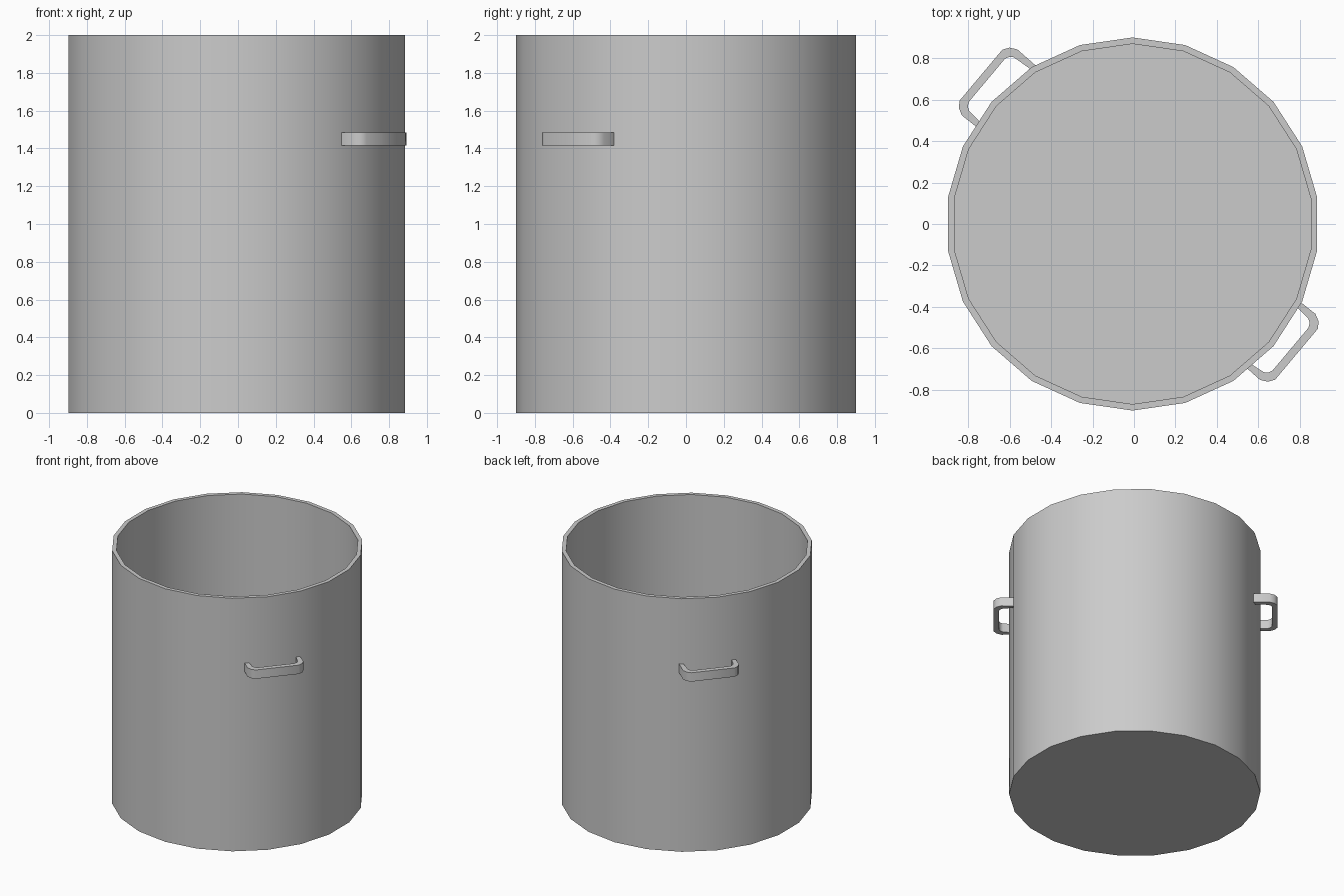
import bpy, bmesh, math

cube = bpy.data.objects.get("Cube")
if cube:
    bpy.data.objects.remove(cube, do_unlink=True)

metal = bpy.data.materials.new("brushed_grey_metal")
metal.use_nodes = True
GREY = (0.6, 0.6, 0.6, 1)
metal.diffuse_color = GREY
metal.node_tree.nodes["Principled BSDF"].inputs["Base Color"].default_value = GREY

SIDES = 22
CENTRE_X = -0.007


def finish(bm, name, angle):
    bmesh.ops.recalc_face_normals(bm, faces=bm.faces)
    mesh = bpy.data.meshes.new(name)
    bm.to_mesh(mesh)
    bm.free()
    mesh.materials.append(metal)
    obj = bpy.data.objects.new(name, mesh)
    obj.location.x = CENTRE_X
    bpy.context.collection.objects.link(obj)
    bpy.ops.object.select_all(action="DESELECT")
    obj.select_set(True)
    bpy.context.view_layer.objects.active = obj
    bpy.ops.object.shade_smooth_by_angle(angle=math.radians(angle))
    return obj


# Pot: stacked rings from outer base, over the rim, down to the inner floor
bm = bmesh.new()
rings = []
for radius, z in [(0.9, 0), (0.9, 2), (0.869, 2), (0.869, 0.03)]:
    ring = []
    for i in range(SIDES):
        a = math.pi / 2 + math.tau * i / SIDES
        ring.append(bm.verts.new((radius * math.cos(a), radius * math.sin(a), z)))
    rings.append(ring)
for low, high in zip(rings, rings[1:]):
    for i in range(SIDES):
        j = (i + 1) % SIDES
        bm.faces.new((low[i], low[j], high[j], high[i]))
bm.faces.new(rings[0])
bm.faces.new(rings[-1])
finish(bm, "pot_body", 30)


# Handle: flat bent strap whose legs end inside the pot wall
def handle(name, degrees, reach, shift):
    outer = [(0.208, -0.055), (0.19, -0.02), (0.16, 0)]
    inner = [(0.168, -0.066), (0.156, -0.048), (0.135, -0.038)]

    def path(corner, leg):
        half = [(t + shift, reach + d) for t, d in corner]
        other = [(shift - t, reach + d) for t, d in reversed(corner)]
        ends = [(s, math.sqrt(0.88 ** 2 - s * s)) for s in (shift + leg, shift - leg)]
        return [ends[0]] + half + other + [ends[1]]

    a = math.radians(degrees)
    bm = bmesh.new()
    rows = []
    for z in (1.415, 1.485):
        for line in (path(outer, 0.205), path(inner, 0.177)):
            rows.append([bm.verts.new((n * math.cos(a) - t * math.sin(a),
                                       n * math.sin(a) + t * math.cos(a), z))
                         for t, n in line])
    loop = [rows[0], rows[1], rows[3], rows[2]]
    for k in range(4):
        p, q = loop[k], loop[(k + 1) % 4]
        for i in range(len(p) - 1):
            bm.faces.new((p[i], p[i + 1], q[i + 1], q[i]))
    for end in (0, -1):
        bm.faces.new([row[end] for row in loop])
    finish(bm, name, 40)


handle("left_front_handle", -40, 1.01, 0.027)
handle("right_back_handle", 140, 1.022, -0.08)
